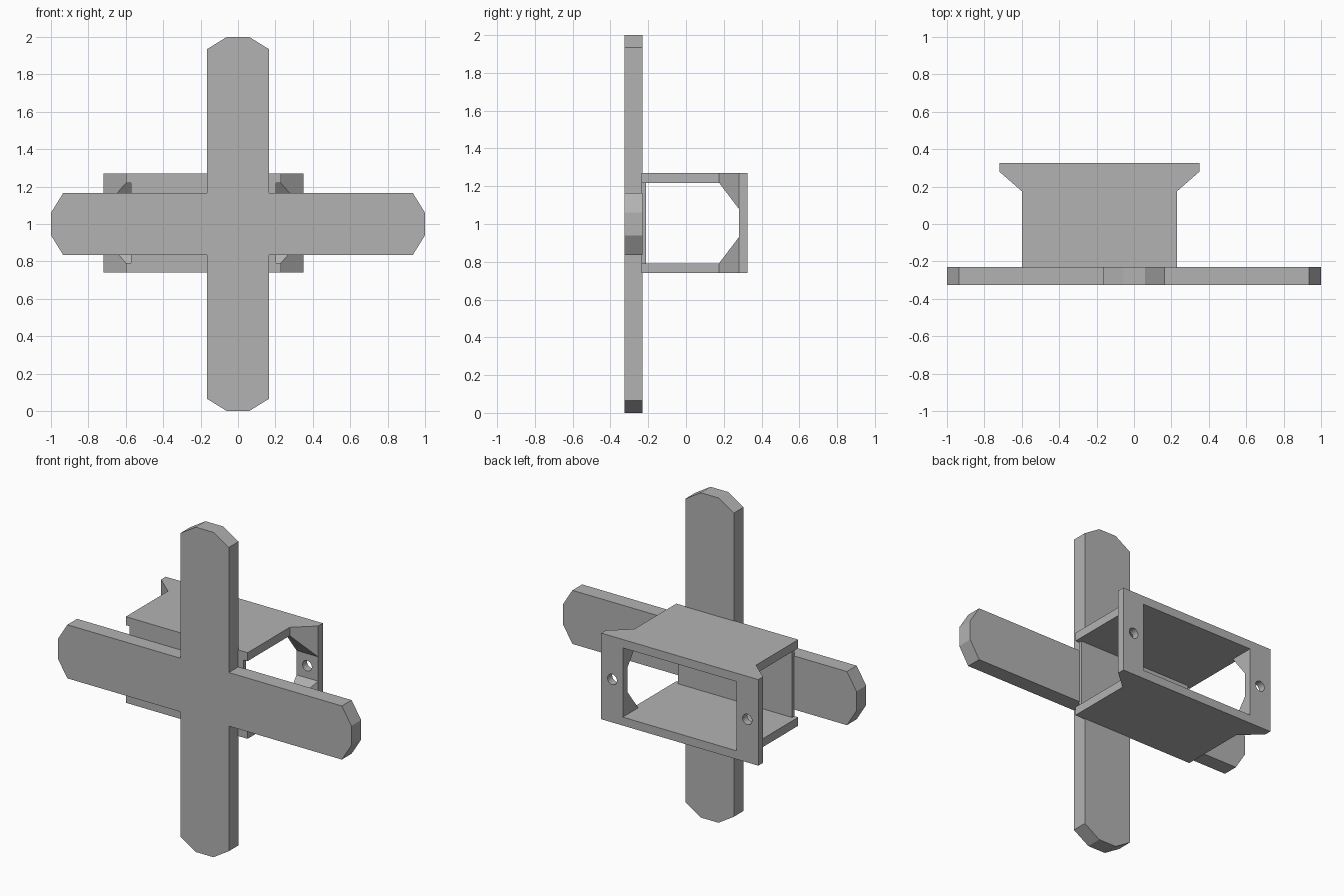
import bpy, bmesh, math
from mathutils import Matrix, Vector

cube = bpy.data.objects.get("Cube")
if cube:
    bpy.data.objects.remove(cube, do_unlink=True)

grey = bpy.data.materials.new("plain grey")
grey.use_nodes = True
COLOUR = (0.45, 0.45, 0.45, 1)
grey.diffuse_color = COLOUR
grey.node_tree.nodes["Principled BSDF"].inputs["Base Color"].default_value = COLOUR

UPRIGHT = Matrix.Rotation(math.pi / 2, 4, 'X')   # profile (x, z), depth along y
FLAT = Matrix.Identity(4)                        # profile (x, y), depth along z


def add_mesh(name, mesh):
    mesh.materials.clear()
    mesh.materials.append(grey)
    obj = bpy.data.objects.new(name, mesh)
    bpy.context.collection.objects.link(obj)
    return obj


def slab(name, loops, low, high, turn):
    """Extrude a filled outline; any further loops are holes through it."""
    curve = bpy.data.curves.new(name + " outline", 'CURVE')
    curve.dimensions = '2D'
    curve.fill_mode = 'BOTH'
    curve.extrude = (high - low) / 2
    for loop in loops:
        spline = curve.splines.new('POLY')
        spline.points.add(len(loop) - 1)
        spline.use_cyclic_u = True
        for point, (u, v) in zip(spline.points, loop):
            point.co = (u, v, 0, 1)
    helper = bpy.data.objects.new(name + " outline", curve)
    bpy.context.collection.objects.link(helper)
    bpy.context.view_layer.update()
    graph = bpy.context.evaluated_depsgraph_get()
    mesh = bpy.data.meshes.new_from_object(helper.evaluated_get(graph))
    bpy.data.objects.remove(helper, do_unlink=True)
    middle = (low + high) / 2
    shift = Vector((0, middle, 0)) if turn is UPRIGHT else Vector((0, 0, middle))
    mesh.transform(Matrix.Translation(shift) @ turn)
    bm = bmesh.new()
    bm.from_mesh(mesh)
    bmesh.ops.remove_doubles(bm, verts=bm.verts, dist=0.0001)
    bmesh.ops.recalc_face_normals(bm, faces=bm.faces)
    for face in bm.faces:
        face.smooth = False
    bm.to_mesh(mesh)
    bm.free()
    return add_mesh(name, mesh)


def rect(x0, x1, z0, z1):
    return [(x0, z0), (x1, z0), (x1, z1), (x0, z1)]


def circle(x, z, radius, sides=24):
    steps = [math.tau * i / sides for i in range(sides)]
    return [(x + radius * math.cos(a), z + radius * math.sin(a)) for a in steps]


# Main dimensions of the rear housing
MID_X, MID_Z = -0.185, 1.005
BODY, FLANGE, WINDOW = 0.415, 0.535, 0.388      # half widths
OUTER, INNER = 0.265, 0.213                     # half heights
FRONT, FLARE, FRAME, BACK = -0.235, 0.175, 0.28, 0.325

# Cross with chamfered arm ends
arm = [(0.165, -0.165), (0.935, -0.165), (1, -0.06), (1, 0.06), (0.935, 0.165)]
cross = []
for quarter in range(4):
    c, s = [(1, 0), (0, 1), (-1, 0), (0, -1)][quarter]
    cross += [(c * u - s * v, 1 + s * u + c * v) for u, v in arm]
slab("cross", [cross], -0.325, -0.23, UPRIGHT)

# Top and bottom plates, flared towards the back
half = [(BODY, FRONT), (BODY, FLARE), (FLANGE, FRAME), (FLANGE, BACK)]
plate = [(MID_X + u, v) for u, v in half] + [(MID_X - u, v) for u, v in reversed(half)]
slab("top_plate", [plate], MID_Z + INNER, MID_Z + OUTER, FLAT)
slab("bottom_plate", [plate], MID_Z - OUTER, MID_Z - INNER, FLAT)

# Front wall of the housing, set in from the plate ends
slab("front_wall", [rect(MID_X - WINDOW, MID_X + WINDOW, MID_Z - INNER, MID_Z + INNER)],
     FRONT, -0.213, UPRIGHT)

# Back frame with a window and two screw holes
slab("back_frame", [
    rect(MID_X - FLANGE, MID_X + FLANGE, MID_Z - OUTER, MID_Z + OUTER),
    rect(MID_X - WINDOW, MID_X + WINDOW, MID_Z - INNER, MID_Z + INNER),
    circle(MID_X - 0.46, MID_Z, 0.032),
    circle(MID_X + 0.46, MID_Z, 0.032)], FRAME, BACK, UPRIGHT)

# Corner gussets between plates and frame
for side, side_name in ((1, "left"), (-1, "right")):
    for up, up_name in ((1, "top"), (-1, "bottom")):
        bm = bmesh.new()
        corners = []
        for near, far in ((WINDOW, WINDOW), (BODY, FLANGE)):
            for x, y, z in ((near, FLARE, INNER), (far, FRAME, INNER), (far, FRAME, 0.075)):
                corners.append(bm.verts.new((MID_X + side * x, y, MID_Z + up * z)))
        bmesh.ops.convex_hull(bm, input=corners)
        bmesh.ops.dissolve_limit(bm, angle_limit=0.01, verts=bm.verts, edges=bm.edges)
        bmesh.ops.recalc_face_normals(bm, faces=bm.faces)
        mesh = bpy.data.meshes.new("gusset")
        bm.to_mesh(mesh)
        bm.free()
        add_mesh(f"{up_name}_{side_name}_gusset", mesh)
